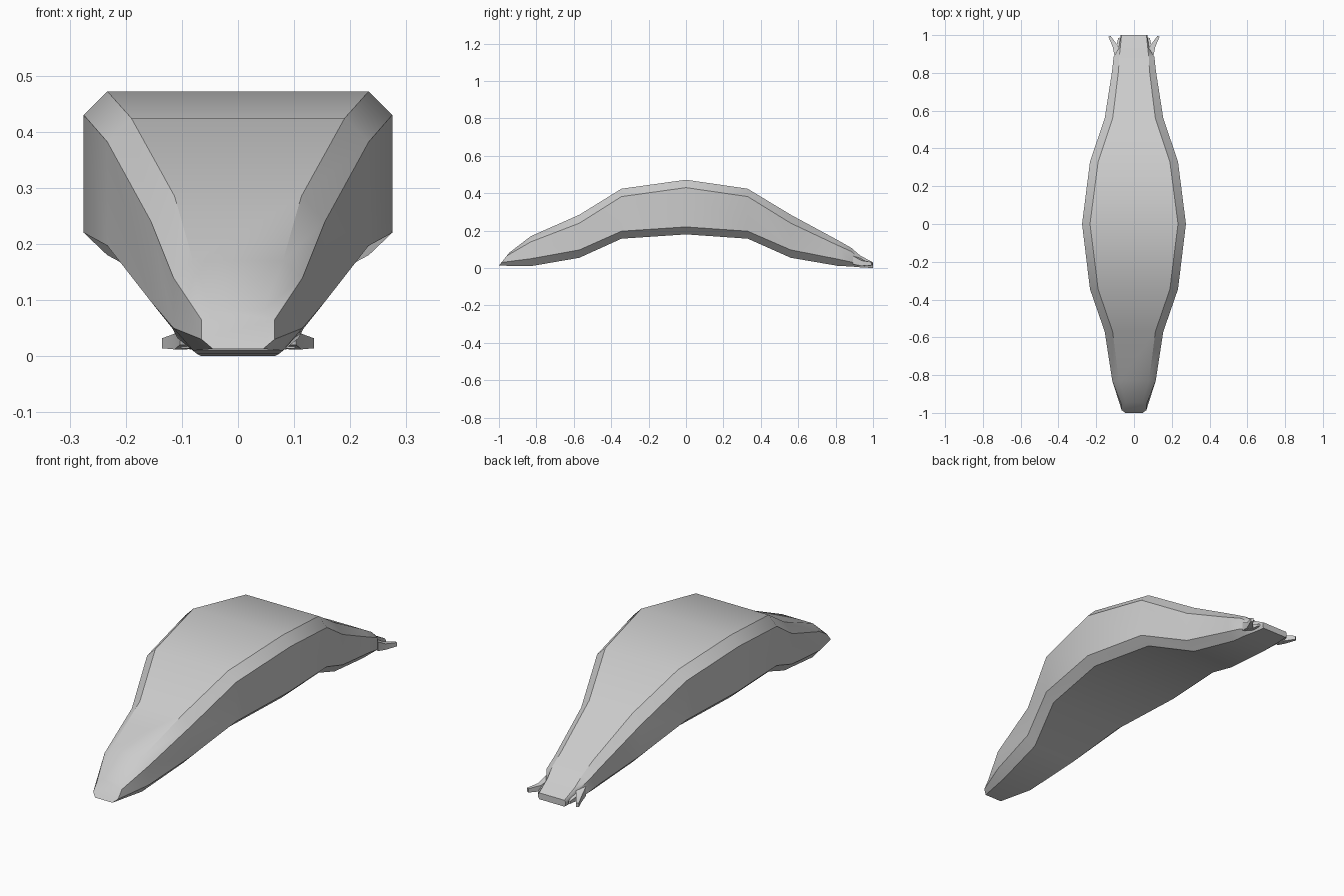
import bpy, bmesh, math
from mathutils import Vector

if "Cube" in bpy.data.objects:
    bpy.data.objects.remove(bpy.data.objects["Cube"])


def finish(name, bm, angle):
    bmesh.ops.recalc_face_normals(bm, faces=bm.faces)
    mesh = bpy.data.meshes.new(name)
    bm.to_mesh(mesh)
    bm.free()
    ob = bpy.data.objects.new(name, mesh)
    bpy.context.collection.objects.link(ob)
    bpy.ops.object.select_all(action='DESELECT')
    bpy.context.view_layer.objects.active = ob
    ob.select_set(True)
    bpy.ops.object.shade_smooth_by_angle(angle=math.radians(angle))
    return ob


def loft(bm, rings):
    loops = [[bm.verts.new(p) for p in ring] for ring in rings]
    n = len(loops[0])
    for a, b in zip(loops, loops[1:]):
        for i in range(n):
            j = (i + 1) % n
            bm.faces.new((a[i], a[j], b[j], b[i]))
    bm.faces.new(loops[0])
    bm.faces.new(loops[-1])


def octagon(y, w, flat, top, up, low, bottom, lean=0.0):
    # chamfered rectangle; lean pushes the lower points toward -y
    half = [(flat, top), (w, up), (w, low), (flat, bottom)]
    pts = half + [(-x, z) for x, z in reversed(half)]
    return [(x, y - lean * (top - z), z) for x, z in pts]


# arched body: y, half width, flat half width, top, upper side, lower side, bottom
stations = [
    (-0.945, 0.065, 0.045, 0.082, 0.065, 0.030, 0.013, 0.8),
    (-0.83, 0.115, 0.080, 0.170, 0.140, 0.050, 0.010),
    (-0.57, 0.155, 0.113, 0.285, 0.240, 0.097, 0.055),
    (-0.345, 0.233, 0.190, 0.424, 0.382, 0.197, 0.157),
    (0.0, 0.275, 0.233, 0.472, 0.430, 0.220, 0.180),
    (0.33, 0.233, 0.190, 0.424, 0.382, 0.197, 0.157),
    (0.56, 0.155, 0.113, 0.285, 0.240, 0.097, 0.055),
    (0.81, 0.116, 0.082, 0.150, 0.122, 0.048, 0.012),
    (0.885, 0.108, 0.078, 0.107, 0.088, 0.032, 0.008),
    (0.93, 0.080, 0.073, 0.068, 0.052, 0.020, 0.004),
    (1.0, 0.071, 0.066, 0.030, 0.024, 0.009, 0.0),
]
bm = bmesh.new()
loft(bm, [octagon(*s) for s in stations])
finish("body", bm, 30)


def spike(bm, path):
    # four-sided taper along points with (x, y, z, half width, half height)
    rings = []
    for x, y, z, w, h in path:
        c = Vector((x, y, z))
        side = Vector((0.85, -0.5, 0)) * w
        rise = Vector((0, 0, h))
        rings.append([c + side + rise, c - side + rise, c - side - rise, c + side - rise])
    loft(bm, rings)


# forked claw beside the narrow end, mirrored to the other side
bm = bmesh.new()
spike(bm, [(0.085, 0.905, 0.042, 0.022, 0.022),
           (0.102, 0.945, 0.026, 0.013, 0.014),
           (0.130, 0.994, 0.023, 0.006, 0.009)])
spike(bm, [(0.090, 0.920, 0.028, 0.014, 0.014),
           (0.083, 0.950, 0.024, 0.010, 0.011),
           (0.081, 0.985, 0.018, 0.004, 0.006)])
claw = finish("claw", bm, 30)
claw.modifiers.new("Mirror", 'MIRROR')
